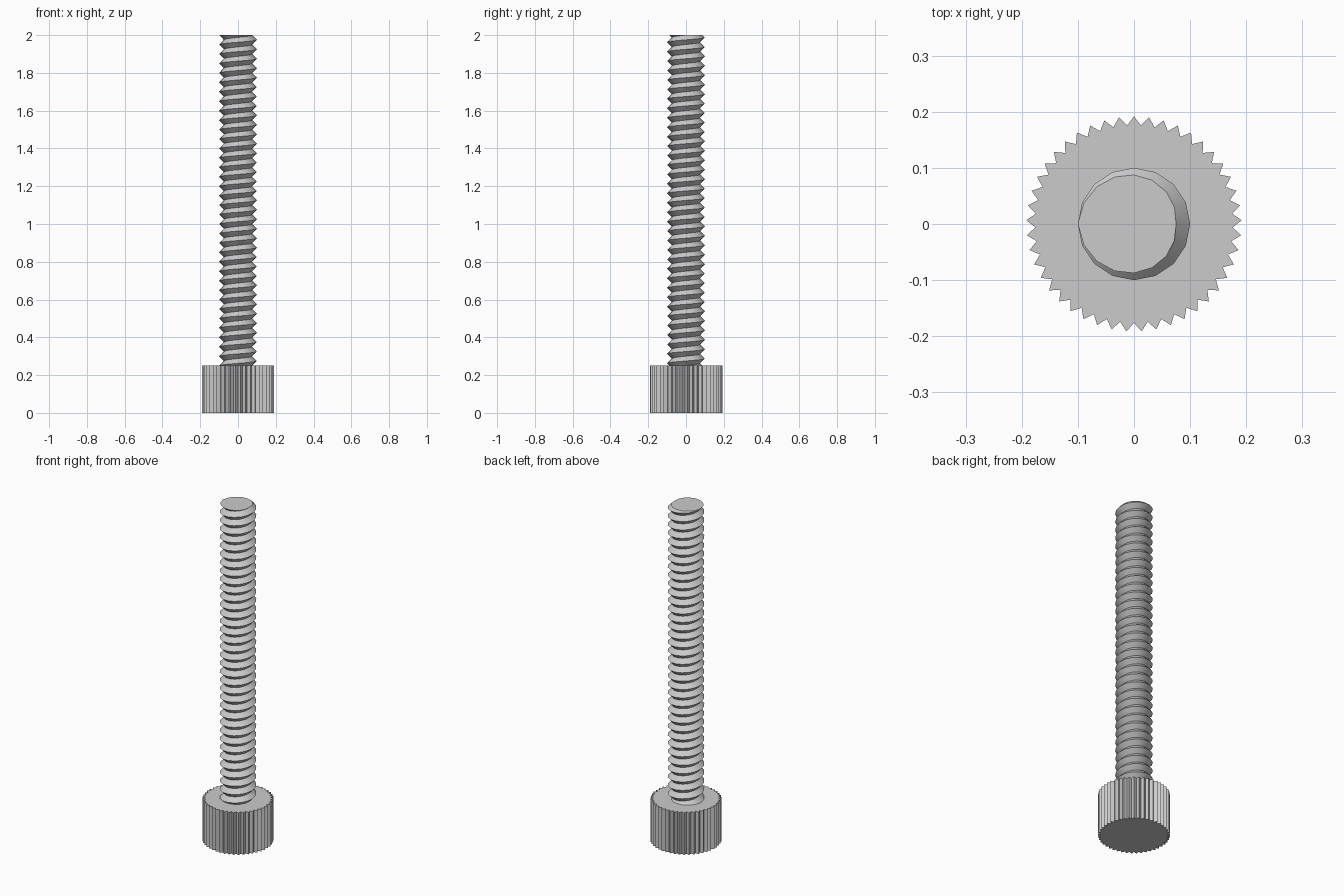
import bpy, bmesh
from math import pi, sin, cos

cube = bpy.data.objects.get("Cube")
if cube:
    bpy.data.objects.remove(cube, do_unlink=True)

steel = bpy.data.materials.new("grey_steel")
steel.use_nodes = True
GREY = (0.6, 0.6, 0.6, 1)
steel.diffuse_color = GREY
steel.node_tree.nodes["Principled BSDF"].inputs["Base Color"].default_value = GREY

HEAD_HEIGHT, TOP = 0.25, 2.0


def polar(radius, angle, z):
    return (radius * cos(angle), radius * sin(angle), z)


def finish(bm, name):
    bmesh.ops.recalc_face_normals(bm, faces=bm.faces)
    mesh = bpy.data.meshes.new(name)
    bm.to_mesh(mesh)
    bm.free()
    mesh.materials.append(steel)
    obj = bpy.data.objects.new(name, mesh)
    bpy.context.collection.objects.link(obj)
    bpy.ops.object.select_all(action="DESELECT")
    obj.select_set(True)
    bpy.context.view_layer.objects.active = obj
    bpy.ops.object.shade_smooth_by_angle(angle=pi / 6)
    return obj


# Knurled head: a toothed outline pulled upwards
TEETH, TIP, VALLEY = 45, 0.192, 0.176
bm = bmesh.new()
outline = [bm.verts.new(polar(VALLEY if i % 2 else TIP, pi / 2 + i * pi / TEETH, 0))
           for i in range(2 * TEETH)]
base = bm.faces.new(outline)
walls = bmesh.ops.extrude_face_region(bm, geom=[base], use_keep_orig=True)
for v in walls["geom"]:
    if isinstance(v, bmesh.types.BMVert):
        v.co.z = HEAD_HEIGHT
finish(bm, "knurled_head")

# Threaded shank: helical crest and root lines joined into flanks
SIDES, PITCH, CREST, ROOT = 16, 0.05, 0.1, 0.075
TURNS = 40
start = HEAD_HEIGHT - 2 * PITCH
bm = bmesh.new()
crest, root = [], []
for i in range(TURNS * SIDES):
    angle = pi + 2 * pi * i / SIDES
    z = start + PITCH * i / SIDES
    crest.append(bm.verts.new(polar(CREST, angle, z)))
    root.append(bm.verts.new(polar(ROOT, angle, z + PITCH / 2)))
for i in range(len(crest) - SIDES - 1):
    j = i + SIDES
    bm.faces.new((crest[i], crest[i + 1], root[i + 1], root[i]))
    bm.faces.new((root[i], root[i + 1], crest[j + 1], crest[j]))

# Trim the shank flat at both ends and cap it
for height, direction in ((HEAD_HEIGHT - 0.01, -1), (TOP, 1)):
    geom = bm.verts[:] + bm.edges[:] + bm.faces[:]
    bmesh.ops.bisect_plane(bm, geom=geom, dist=1e-5, plane_co=(0, 0, height),
                           plane_no=(0, 0, direction), clear_outer=True)
    rim = [e for e in bm.edges if e.is_boundary
           and all(abs(v.co.z - height) < 1e-4 for v in e.verts)]
    bmesh.ops.holes_fill(bm, edges=rim, sides=0)
finish(bm, "threaded_shank")
